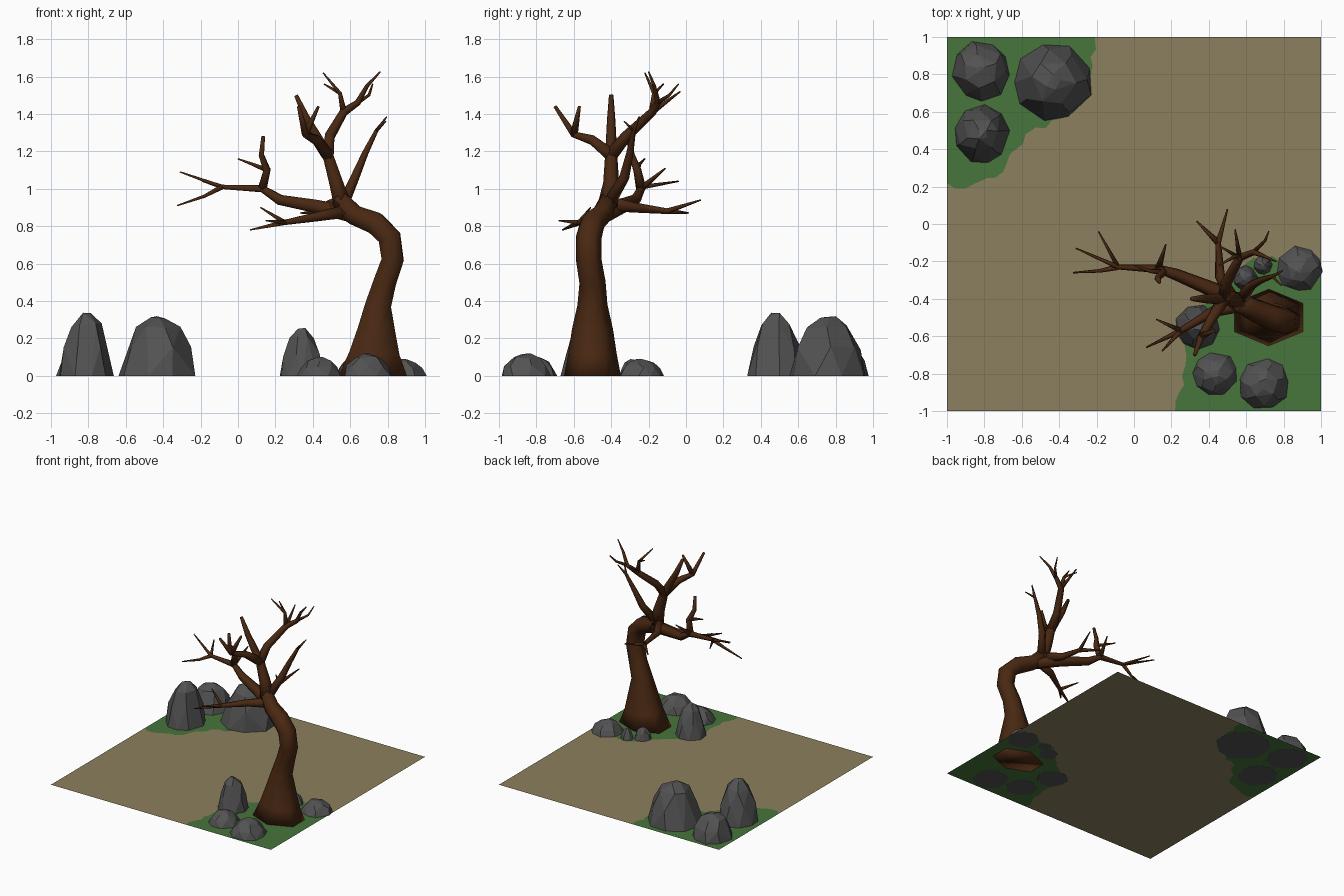
import bpy, bmesh, math, random
from mathutils import Vector

if "Cube" in bpy.data.objects:
    bpy.data.objects.remove(bpy.data.objects["Cube"])

random.seed(4)


def material(name, rgb):
    m = bpy.data.materials.new(name)
    m.diffuse_color = (*rgb, 1)
    m.use_nodes = True
    m.node_tree.nodes["Principled BSDF"].inputs["Base Color"].default_value = m.diffuse_color
    return m


TAN = material("dry_earth", (0.262, 0.215, 0.112))
GREEN = material("grass_green", (0.063, 0.178, 0.045))
GREY = material("rock_grey", (0.085, 0.085, 0.085))
BROWN = material("bark_brown", (0.066, 0.021, 0.006))


def finish(bm, name, mats, smooth=False):
    me = bpy.data.meshes.new(name)
    for f in bm.faces:
        f.smooth = smooth
    bm.to_mesh(me)
    bm.free()
    for m in mats:
        me.materials.append(m)
    ob = bpy.data.objects.new(name, me)
    bpy.context.collection.objects.link(ob)


# ground: one flat sheet split along two ragged grass borders
def ragged(pts):
    out = [pts[0]]
    for (ax, ay), (bx, by) in zip(pts, pts[1:]):
        n = max(1, round(math.hypot(bx - ax, by - ay) / .05))
        for i in range(1, n + 1):
            j = .018 if i < n else 0
            out.append((ax + (bx - ax) * i / n + random.uniform(-j, j),
                        ay + (by - ay) * i / n + random.uniform(-j, j)))
    return out


bm = bmesh.new()
ring = lambda pts: [bm.verts.new((x, y, 0)) for x, y in pts]
back = ring(ragged([(-1, .22), (-.9, .19), (-.7, .28), (-.58, .48), (-.3, .62), (-.23, .8), (-.21, 1)]))
front = ring(ragged([(.22, -1), (.28, -.7), (.27, -.56), (.5, -.32), (.64, -.18), (1, -.2)]))
corner = ring([(-1, -1), (1, -1), (1, 1), (-1, 1)])
bm.faces.new([corner[0]] + front + [corner[2]] + back[::-1])
for loop in (back + [corner[3]], front[::-1] + [corner[1]]):
    bm.faces.new(loop).material_index = 1
for f in list(bm.faces):
    f.normal_update()
    if f.normal.z < 0:
        f.normal_flip()
bmesh.ops.triangulate(bm, faces=bm.faces)
finish(bm, "ground", [TAN, GREEN])


# rocks: faceted hulls of jittered, tapering rings
def rock(name, cx, cy, radius, h):
    bm = bmesh.new()
    for k, r, n in ((0, 1, 9), (.45, .83, 7), (.8, .56, 6), (.98, .2, 4)):
        turn = random.random() * 6
        for i in range(n):
            a = turn + (i + random.uniform(-.2, .2)) * math.tau / n
            s = radius * r * random.uniform(.95, 1.05)
            z = -.001 if k == 0 else h * (k + random.uniform(-.05, .03))
            bm.verts.new((cx + s * math.cos(a), cy + s * math.sin(a), z))
    bmesh.ops.convex_hull(bm, input=bm.verts)
    bmesh.ops.delete(bm, geom=[v for v in bm.verts if not v.link_faces], context='VERTS')
    bmesh.ops.dissolve_limit(bm, angle_limit=.15, verts=bm.verts, edges=bm.edges)
    finish(bm, name, [GREY])


for i, r in enumerate([(-.82, .82, .16, .19), (-.81, .48, .155, .34), (-.43, .76, .21, .325),
                       (.885, -.24, .12, .09), (.695, -.855, .135, .12), (.435, -.8, .118, .1),
                       (.34, -.55, .12, .255), (.595, -.29, .068, .09), (.69, -.22, .05, .08)]):
    rock(f"rock_{i + 1}", *r)


# tree: six-sided smooth tubes through points, with a radius for each point
def tube(name, pts, radii, foot=False, sides=6):
    bm = bmesh.new()
    P = [Vector(p) for p in pts]
    rings, u = [], Vector((0, 1, 0))
    for i, p in enumerate(P):
        t = (P[min(i + 1, len(P) - 1)] - P[max(i - 1, 0)]).normalized()
        if i == 0 and foot:
            t = Vector((0, 0, 1))
        u = u - t * u.dot(t)
        if u.length < .05:
            u = t.orthogonal()
        u.normalize()
        v = t.cross(u)
        loop = []
        for k in range(sides):
            a = math.tau * k / sides
            co = p + (u * math.cos(a) + v * math.sin(a)) * radii[i]
            if foot and p.z < .3:  # the root flare is narrower front to back
                co.y = p.y + (co.y - p.y) * (.72 + .28 * p.z / .3)
            loop.append(bm.verts.new(co))
        rings.append(loop)
    for a, b in zip(rings, rings[1:]):
        for k in range(sides):
            j = (k + 1) % sides
            bm.faces.new((a[k], a[j], b[j], b[k]))
    bm.faces.new(rings[0][::-1])
    bm.faces.new(rings[-1])
    bmesh.ops.recalc_face_normals(bm, faces=bm.faces)
    finish(bm, name, [BROWN], True)


def branch(name, r, *pts, tip=.004):
    """Branch tapering evenly from radius r to tip; returns its points."""
    n = len(pts) - 1
    tube(name, pts, [r + (tip - r) * i / n for i in range(n + 1)])
    return pts


# trunk: flared foot, swept elbow and a leader
tube("trunk", [(.72, -.5, -.002), (.73, -.5, .12), (.74, -.5, .25), (.75, -.5, .38), (.785, -.5, .5),
               (.827, -.52, .62), (.81, -.52, .74), (.735, -.5, .815), (.62, -.45, .86), (.54, -.41, .95)],
     [.212, .155, .115, .08, .07, .068, .069, .068, .06, .05], foot=True)
lead = branch("leader", .053, (.56, -.42, .91), (.525, -.4, 1.03), (.48, -.4, 1.18), (.37, -.4, 1.37),
              (.31, -.4, 1.5), tip=.012)

# left limb with its twigs
limb = branch("left_limb", .05, (.62, -.45, .86), (.42, -.35, .905), (.225, -.27, .94), (.13, -.24, 1),
              (-.085, -.23, 1.01), (-.31, -.13, 1.09))
branch("left_twig_low", .016, limb[4], (-.18, -.25, .96), (-.325, -.26, .91))
branch("left_twig_back", .013, limb[4], (-.19, -.04, 1.04))
up = branch("left_riser", .027, limb[3], (.155, -.26, 1.1), (.125, -.29, 1.18), (.135, -.31, 1.28), tip=.011)
branch("riser_twig", .016, up[1], (.08, -.25, 1.13), (0, -.22, 1.16))
branch("riser_twig_back", .02, limb[3], (.17, -.11, 1.11))

# low front limb
limb = branch("low_limb", .04, (.58, -.43, .88), (.42, -.47, .85), (.25, -.57, .82), (.065, -.66, .78))
branch("low_twig", .015, limb[2], (.12, -.51, .9))
branch("low_twig_front", .015, limb[2], (.15, -.68, .83))

# back limb
limb = branch("back_limb", .04, (.53, -.41, .92), (.46, -.28, .9), (.45, -.1, .88), (.5, .08, .94))
branch("back_twig", .018, limb[2], (.335, .015, .87))

# right limb
limb = branch("right_limb", .035, lead[0], (.625, -.33, 1.06), (.68, -.3, 1.19), (.74, -.28, 1.31),
              (.795, -.25, 1.385))
branch("right_twig", .01, limb[3], (.79, -.33, 1.36))

# front crown fork
limb = branch("front_limb", .038, lead[2], (.42, -.5, 1.26), (.36, -.6, 1.29), (.325, -.7, 1.44), tip=.01)
branch("front_twig", .022, limb[2], (.43, -.57, 1.44), tip=.008)

# top crown
limb = branch("crown_limb", .036, lead[2], (.49, -.32, 1.28), (.565, -.18, 1.41), (.64, -.15, 1.46),
              (.69, -.17, 1.55), (.76, -.2, 1.625))
branch("crown_twig_right", .013, limb[3], (.7, -.09, 1.5), (.72, -.04, 1.56))
up = branch("crown_riser", .02, limb[2], (.545, -.17, 1.51), (.455, -.22, 1.62))
branch("riser_tip", .011, up[1], (.46, -.12, 1.56))
branch("crown_twig_back", .016, limb[2], (.54, -.03, 1.52))
